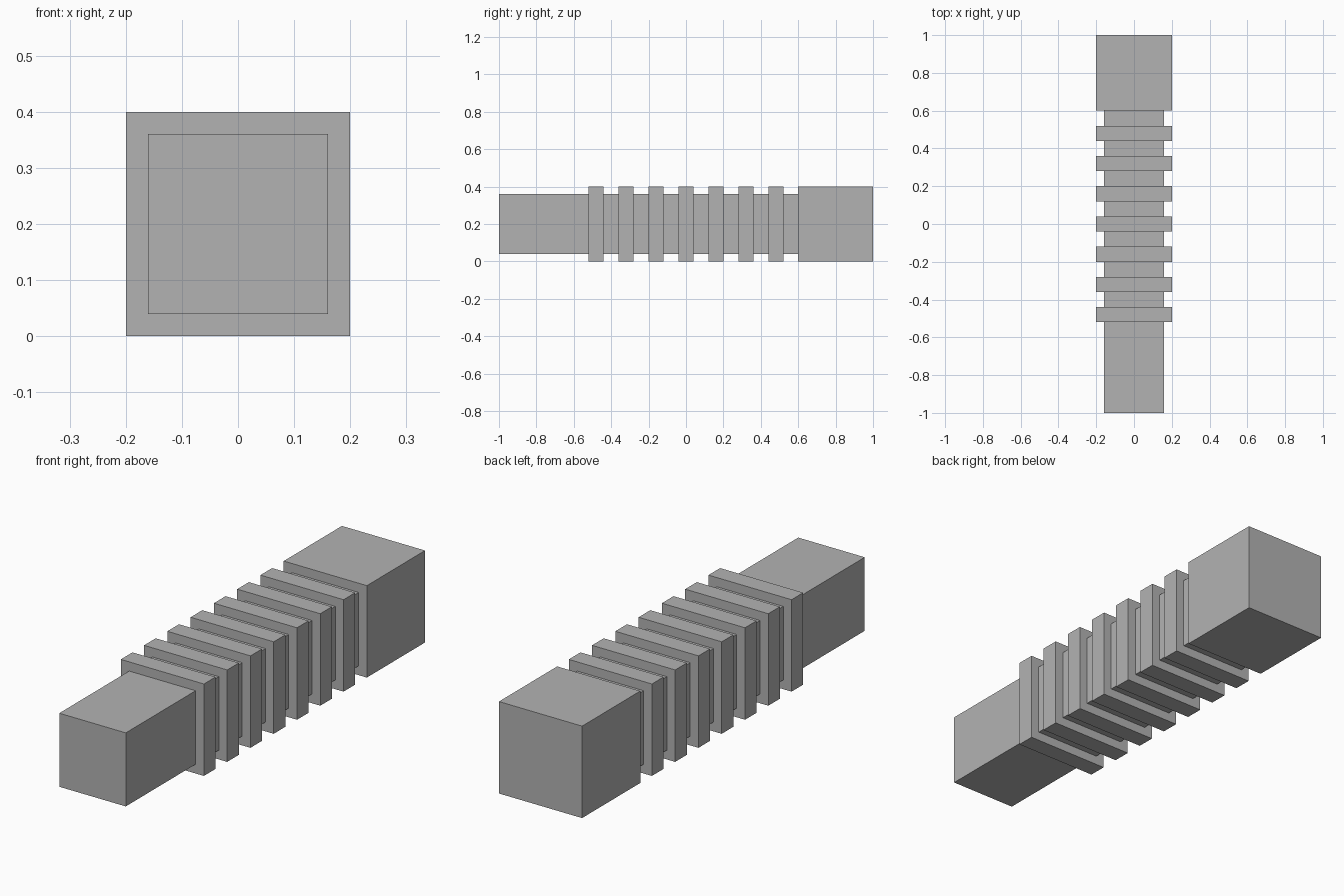
import bpy
import bmesh
from mathutils import Matrix

cube = bpy.data.objects.get("Cube")
if cube:
    bpy.data.objects.remove(cube, do_unlink=True)

CENTRE_Z = 0.2
CORE = 0.32   # width of the thin square shaft
WIDE = 0.4    # width of the ribs and the end block

grey = bpy.data.materials.new("plain_grey")
grey.use_nodes = True
grey.diffuse_color = (0.45, 0.45, 0.45, 1)
grey.node_tree.nodes["Principled BSDF"].inputs["Base Color"].default_value = grey.diffuse_color


def square_bar(name, width, y_start, y_end):
    """Square bar running along y, centred on the shaft axis."""
    mesh = bpy.data.meshes.new(name)
    bm = bmesh.new()
    place = Matrix.Translation((0, (y_start + y_end) / 2, CENTRE_Z))
    size = Matrix.Diagonal((width, y_end - y_start, width, 1))
    bmesh.ops.create_cube(bm, size=1, matrix=place @ size)
    bm.to_mesh(mesh)
    bm.free()
    mesh.materials.append(grey)
    obj = bpy.data.objects.new(name, mesh)
    bpy.context.collection.objects.link(obj)
    return obj


# Thin shaft and the wide block at the back
square_bar("shaft", CORE, -1, 0.6)
square_bar("end_block", WIDE, 0.6, 1)

# Evenly spaced ribs around the shaft
for i in range(7):
    y = (i - 3) * 0.16
    square_bar(f"rib_{i + 1}", WIDE, y - 0.04, y + 0.04)
